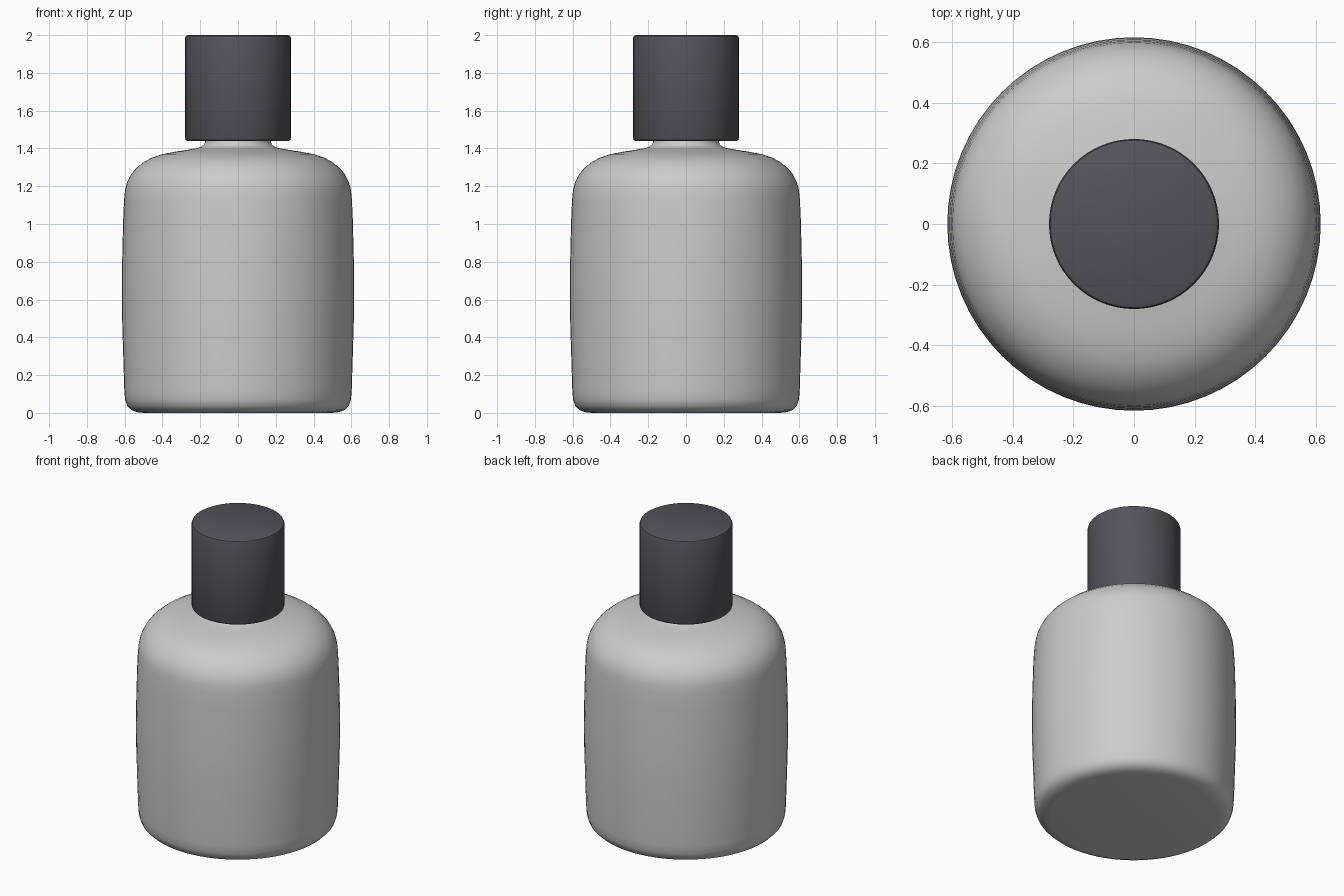
import bpy, bmesh, math

if "Cube" in bpy.data.objects:
    bpy.data.objects.remove(bpy.data.objects["Cube"])

SEGMENTS = 64


def lathe(name, profile, angle):
    """Spin an (r, z) profile, starting and ending on the axis, into a solid."""
    bm = bmesh.new()
    verts = [bm.verts.new((r, 0, z)) for r, z in profile]
    edges = [bm.edges.new(pair) for pair in zip(verts, verts[1:])]
    bmesh.ops.spin(bm, geom=verts + edges, cent=(0, 0, 0), axis=(0, 0, 1),
                   angle=2 * math.pi, steps=SEGMENTS, use_duplicate=False)
    bmesh.ops.remove_doubles(bm, verts=bm.verts, dist=0.0005)
    bmesh.ops.recalc_face_normals(bm, faces=bm.faces)
    mesh = bpy.data.meshes.new(name)
    bm.to_mesh(mesh)
    bm.free()
    obj = bpy.data.objects.new(name, mesh)
    bpy.context.collection.objects.link(obj)
    bpy.ops.object.select_all(action='DESELECT')
    obj.select_set(True)
    bpy.context.view_layer.objects.active = obj
    bpy.ops.object.shade_smooth_by_angle(angle=math.radians(angle))
    return obj


# Bottle: flat base, gently bulging wall, rounded shoulder, narrow neck
lathe("bottle", [
    (0, 0), (0.50, 0), (0.535, 0.004), (0.565, 0.016), (0.587, 0.038),
    (0.598, 0.07), (0.602, 0.12), (0.607, 0.28), (0.613, 0.48), (0.615, 0.65),
    (0.613, 0.82), (0.608, 1.02), (0.603, 1.13), (0.598, 1.18), (0.588, 1.22),
    (0.568, 1.26), (0.54, 1.295), (0.50, 1.328), (0.455, 1.352), (0.40, 1.37),
    (0.33, 1.383), (0.26, 1.394), (0.215, 1.402), (0.192, 1.41),
    (0.178, 1.422), (0.173, 1.44), (0.172, 1.50), (0, 1.50)], 60)

# Cap: plain cylinder with small rounded rims
cap = lathe("cap", [
    (0, 1.44), (0.268, 1.44), (0.276, 1.444), (0.28, 1.453),
    (0.28, 1.985), (0.276, 1.995), (0.266, 2.0), (0, 2.0)], 40)
dark = bpy.data.materials.new("dark_plastic")
dark.diffuse_color = (0.09, 0.088, 0.1, 1)
dark.use_nodes = True
dark.node_tree.nodes["Principled BSDF"].inputs["Base Color"].default_value = dark.diffuse_color
cap.data.materials.append(dark)
